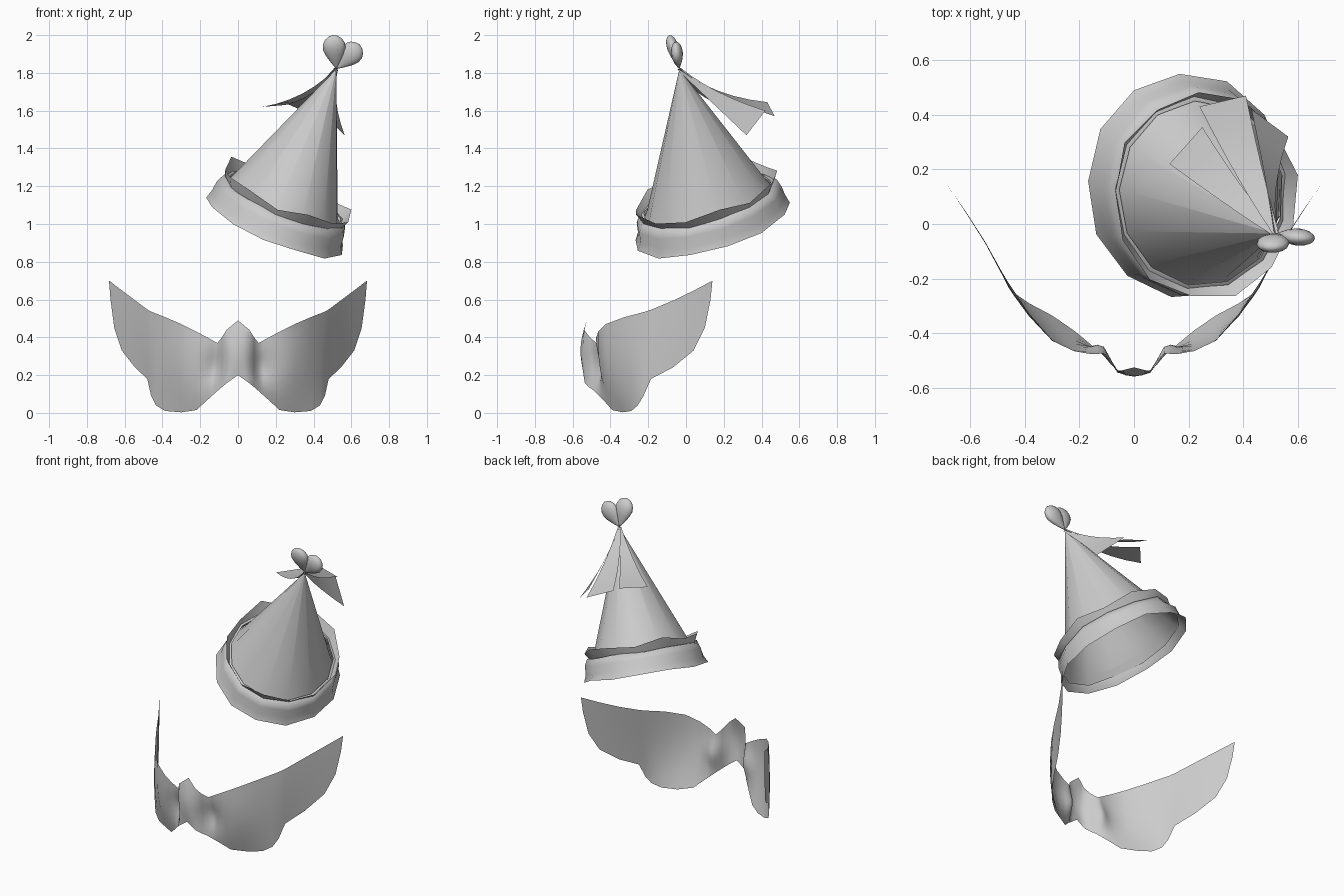
import bpy, math
from mathutils import Vector

if "Cube" in bpy.data.objects:
    bpy.data.objects.remove(bpy.data.objects["Cube"])

mat = bpy.data.materials.new("plain_grey")
mat.diffuse_color = (0.6, 0.6, 0.6, 1)
mat.use_nodes = True
mat.node_tree.nodes["Principled BSDF"].inputs["Base Color"].default_value = mat.diffuse_color


def make(name, verts, faces, angle=40):
    me = bpy.data.meshes.new(name)
    me.from_pydata([tuple(v) for v in verts], [], faces)
    me.materials.append(mat)
    ob = bpy.data.objects.new(name, me)
    bpy.context.collection.objects.link(ob)
    bpy.ops.object.select_all(action='DESELECT')
    ob.select_set(True)
    bpy.context.view_layer.objects.active = ob
    bpy.ops.object.shade_smooth_by_angle(angle=math.radians(angle))
    return ob


def grid_faces(rows, cols, closed=False):
    out = []
    for r in range(rows - 1):
        for c in range(cols if closed else cols - 1):
            d = (c + 1) % cols
            out.append((r*cols + c, r*cols + d, (r + 1)*cols + d, (r + 1)*cols + c))
    return out


def lerp_table(table, x, k=1):
    for p, q in zip(table, table[1:]):
        if x <= q[0]:
            return p[k] + (q[k] - p[k])*(x - p[0])/(q[0] - p[0])
    return table[-1][k]


# Mask: winged sheet wrapped round the face, mirrored in x; edges as (x, y, z)
top = [(0, -.525, .49), (.06, -.54, .44), (.085, -.51, .40), (.11, -.48, .37),
       (.2, -.475, .42), (.33, -.41, .485), (.47, -.2, .54), (.57, -.02, .615),
       (.683, .14, .70)]
bottom = [(0, -.54, .20), (.07, -.54, .15), (.11, -.49, .115), (.16, -.44, .07),
          (.22, -.39, .015), (.3, -.335, .003), (.385, -.29, .01),
          (.435, -.255, .04), (.46, -.225, .09), (.48, -.185, .18),
          (.545, -.07, .24), (.615, .04, .33), (.655, .1, .45),
          (.675, .13, .6), (.683, .14, .70)]
half = [0, .03, .06, .085, .11, .135, .16, .22, .3, .385, .435, .46, .48, .545,
        .615, .655, .675, .683]
xs = [-x for x in half[:0:-1]] + half
ROWS = 10
verts = []
for r in range(ROWS):
    t = r/(ROWS - 1)
    for x in xs:
        a = abs(x)
        y = lerp_table(bottom, a)*(1 - t) + lerp_table(top, a)*t
        z = lerp_table(bottom, a, 2)*(1 - t) + lerp_table(top, a, 2)*t
        # pinch beside the nose, bowed nose and cheek bulge
        y += .045*math.exp(-((a - .12)/.05)**2 - ((z - .24)/.09)**2)
        y -= .025*math.exp(-(a/.05)**2)*math.sin(math.pi*t)
        y -= .035*math.exp(-((a - .3)/.15)**2)*math.sin(math.pi*t)
        verts.append((x, y, z))
make("mask", verts, grid_faces(ROWS, len(xs)), 60)

# Tilted hat: rings lie on a sloped plane and slide along the hat axis
APEX = Vector((.52, -.035, 1.82))
SIDES = 13


def ring(radius, offset, wave=0.0, phase=0.0):
    cx, cy = .25 + .33*offset, .11 - .18*offset
    pts = []
    for i in range(SIDES):
        a = math.tau*i/SIDES + .2
        w = wave*math.sin(5*a + phase)
        x = cx + (.94*radius + w*.4)*math.cos(a)
        y = cy + (1.06*radius + w*.4)*math.sin(a)
        z = 1.135 + offset - .39*(x - .26) + .26*(y - .12) + w
        pts.append((x, y, z))
    return pts


def lofted(name, profile, angle=40):
    pts = [p for args in profile for p in ring(*args)]
    return make(name, pts, grid_faces(len(profile), SIDES, True), angle)


# Cone, open underneath
base, low = ring(.298, .01), ring(.335, -.07)
faces = [(i, (i + 1) % SIDES, 2*SIDES + i) for i in range(SIDES)]
faces += [(f[3], f[2], f[1], f[0]) for f in grid_faces(2, SIDES, True)]
make("hat_cone", base + low + [APEX]*SIDES, faces, 40)

# Upper frill and lower skirt of the brim
lofted("upper_frill", [(.325, -.03), (.335, -.01, .008), (.358, .04, .02, 1)])
lofted("lower_skirt", [(.39, -.165, .007, 2), (.37, -.12, .005), (.365, -.06),
                       (.345, -.015, .008), (.32, -.01)], 60)
lofted("inner_skirt", [(.36, -.12, .01, .5), (.335, -.07)])


# Ribbons trailing from the tip: left and right edge at middle and end
def ribbon(name, mid, end):
    side = (Vector(end[1]) - Vector(end[0])).normalized()*.012
    verts = []
    n = 6
    for i in range(n + 1):
        t = i/n
        for k, s in ((0, -1), (1, 1)):
            p0, p1, p2 = APEX + side*s, Vector(mid[k]), Vector(end[k])
            c = 2*p1 - (p0 + p2)/2
            verts.append(p0*(1 - t)**2 + c*2*t*(1 - t) + p2*t*t)
    make(name, verts, grid_faces(n + 1, 2), 60)


ribbon("ribbon_left", [(.34, .07, 1.69), (.40, .13, 1.695)],
       [(.13, .22, 1.62), (.25, .355, 1.63)])
ribbon("ribbon_middle", [(.38, .17, 1.705), (.47, .20, 1.68)],
       [(.24, .43, 1.645), (.41, .47, 1.57)])
ribbon("ribbon_right", [(.48, .17, 1.70), (.52, .13, 1.65)],
       [(.43, .42, 1.60), (.565, .32, 1.47)])


# Heart on the tip: two flattened teardrop lobes meeting at a point
def heart_lobe(name, tip, width, thick):
    axis = tip - APEX
    across = Vector((axis.z, 0, -axis.x)).normalized()
    front = axis.cross(across).normalized()
    prof = [(.1, .2), (.25, .5), (.42, .8), (.6, 1), (.75, .97), (.88, .75), (.96, .42)]
    n = 14
    verts = []
    for t, r in prof:
        for i in range(n):
            a = math.tau*i/n
            verts.append(APEX + axis*t + across*(width*r*math.cos(a))
                         + front*(thick*r*math.sin(a)))
    faces = grid_faces(len(prof), n, True)
    last = (len(prof) - 1)*n
    verts += [APEX, tip]
    for i in range(n):
        j = (i + 1) % n
        faces.append((j, i, len(verts) - 2))
        faces.append((last + i, last + j, len(verts) - 1))
    make(name, verts, faces, 80)


heart_lobe("heart_lobe_left", Vector((.503, -.09, 2.0)), .06, .031)
heart_lobe("heart_lobe_right", Vector((.645, -.055, 1.95)), .06, .031)
